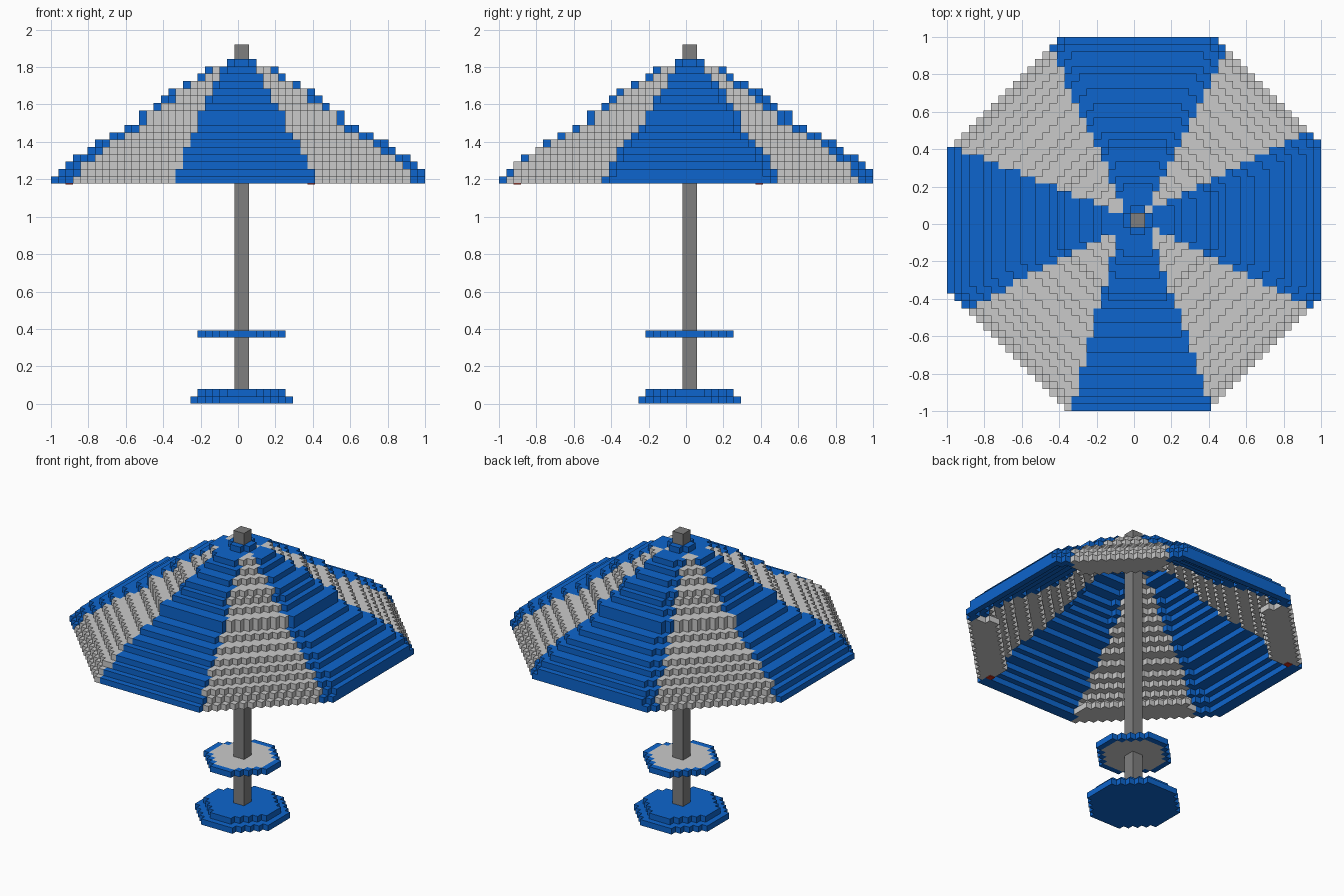
import bpy, bmesh
from mathutils import Vector

if "Cube" in bpy.data.objects:
    bpy.data.objects.remove(bpy.data.objects["Cube"])

V = 2 / 51          # edge length of one cube
C = 0.5             # pole axis, in cube units


def material(name, rgb):
    m = bpy.data.materials.new(name)
    m.diffuse_color = (*rgb, 1)
    m.use_nodes = True
    m.node_tree.nodes["Principled BSDF"].inputs["Base Color"].default_value = m.diffuse_color
    return m


BLUE, WHITE, GREY, RED = range(4)
MATS = [material("blue", (0.004, 0.13, 0.61)),
        material("off_white", (0.59, 0.59, 0.59)),
        material("pole_grey", (0.21, 0.21, 0.21)),
        material("red", (0.6, 0.03, 0.01))]


def cube_object(name, cells):
    """Outer faces of a set of cubes: {(i, j, k): colour}."""
    bm = bmesh.new()
    cache = {}

    def vert(p):
        key = tuple(round(2 * c) for c in p)
        if key not in cache:
            cache[key] = bm.verts.new((p.x * V, p.y * V, (p.z + 0.5) * V))
        return cache[key]

    for cell, colour in cells.items():
        centre = Vector(cell)
        for axis in range(3):
            for s in (-1, 1):
                n = Vector((0, 0, 0))
                n[axis] = s
                if tuple(int(c) for c in centre + n) in cells:
                    continue
                u = Vector((0, 0, 0))
                u[(axis + 1) % 3] = 0.5
                w = n.cross(u)
                base = centre + n / 2
                face = bm.faces.new([vert(base + d) for d in
                                     (-u - w, u - w, u + w, -u + w)])
                face.material_index = colour
    me = bpy.data.meshes.new(name)
    bm.to_mesh(me)
    bm.free()
    for m in MATS:
        me.materials.append(m)
    ob = bpy.data.objects.new(name, me)
    bpy.context.collection.objects.link(ob)
    return ob


def octagon(i, j):
    """Octagonal distance from the pole axis to the outer side of a cube."""
    x, y = abs(i - C), abs(j - C)
    return max(x, y, 0.71 * (x + y)) + 0.5


def disc(radius, k, colour=lambda d: BLUE):
    return {(i, j, k): colour(octagon(i, j))
            for i in range(-10, 12) for j in range(-10, 12)
            if octagon(i, j) <= radius + 0.01}


# Blue panels: along-axis, sign, then (start, slope) of each side line
PANELS = [(1, -1, (2.2, 0.268), (1.0, 0.36)),    # front
          (1, 1, (1.0, 0.46), (0.6, 0.50)),      # back
          (0, 1, (0.0, 0.50), (0.3, 0.50)),      # right
          (0, -1, (-0.3, 0.53), (0.0, 0.40))]    # left


def panel_colour(i, j):
    p = (i - C, j - C)
    for axis, sign, low, high in PANELS:
        d, w = p[axis] * sign, p[1 - axis]
        if d > 0 and -(low[0] + low[1] * d) <= w <= high[0] + high[1] * d:
            return BLUE
    return WHITE


# Canopy: stepped octagonal rings, hollow below
RADII = [26, 25, 24, 23, 21.5, 20, 18, 16, 14.5, 14, 12, 11, 10, 8, 6.5, 5, 2]
canopy = {}
for n, r in enumerate(RADII):
    inner = RADII[n + 1] if n + 1 < len(RADII) else 0
    for i in range(-25, 26):
        for j in range(-25, 26):
            if i in (0, 1) and j in (0, 1):
                continue                         # pole runs through here
            colour = panel_colour(i, j)
            width = max(2, r - inner + 1)
            if n == 0 and colour == WHITE:
                width = 4.5                      # wider hem on white panels
            if r - width < octagon(i, j) <= r + 0.01:
                canopy[i, j, 30 + n] = colour
cube_object("canopy", canopy)

# Pole, from the foot to the tip
cube_object("pole", {(i, j, k): GREY for i in (0, 1) for j in (0, 1)
                     for k in range(2, 49)})

# Small round table with a blue edge
cube_object("table", disc(6, 9, lambda d: BLUE if d > 5 else WHITE))

# Two-step foot
cube_object("foot", {**disc(7, 0), **disc(6, 1)})


# Small red tags under the hem at two panel corners
def tag(name, i, j):
    bpy.ops.mesh.primitive_cube_add(size=1, location=(i * V, j * V, 30 * V - 0.002))
    ob = bpy.context.object
    ob.name = name
    ob.scale = (V, V, 0.004)
    ob.data.materials.append(MATS[RED])


tag("hem_tag_left", -23, 10)
tag("hem_tag_front", 10, -23)
